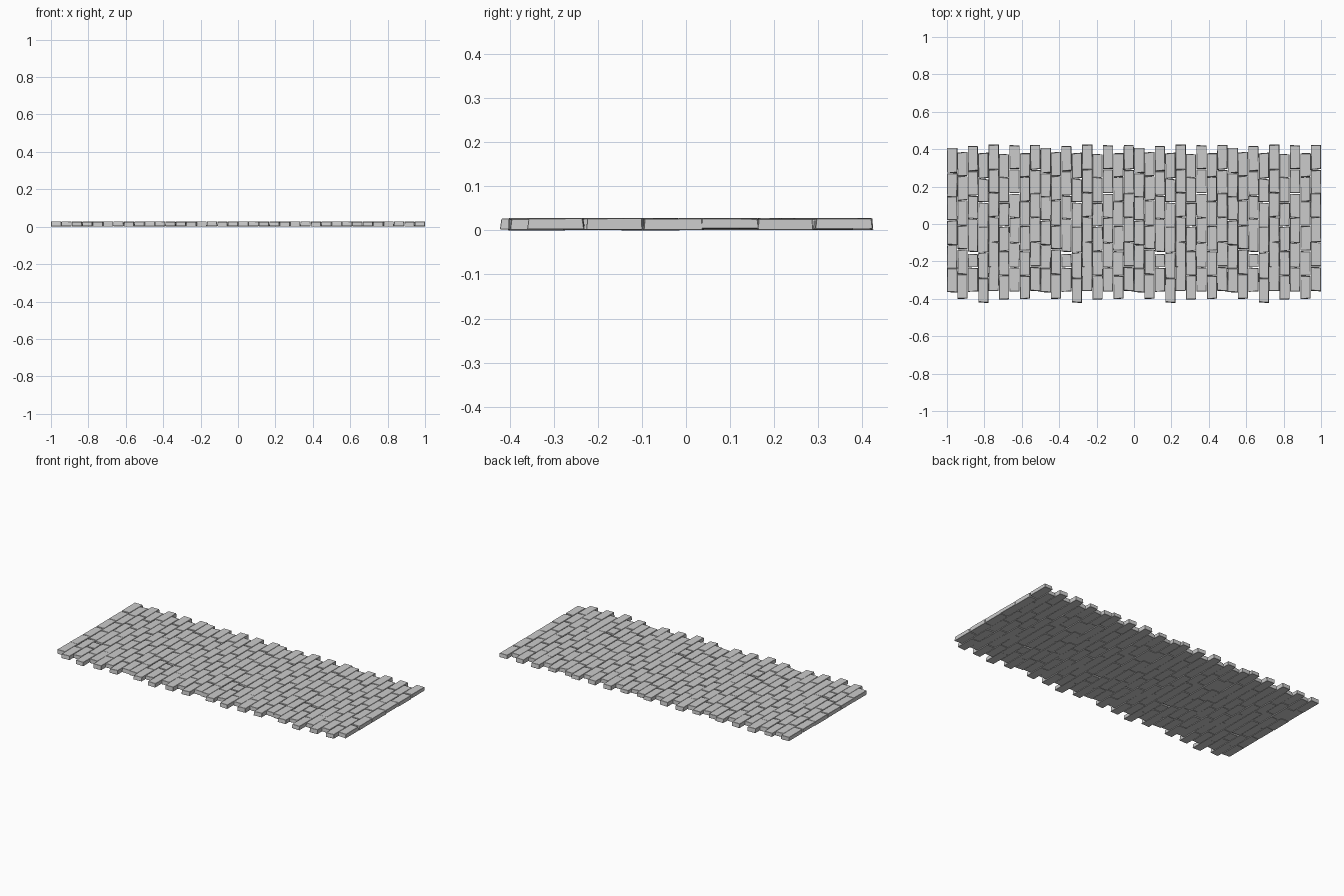
import bpy, bmesh, random
from mathutils import Vector

if "Cube" in bpy.data.objects:
    bpy.data.objects.remove(bpy.data.objects["Cube"])

random.seed(4)
PERIOD, COLS, ROWS, REPEATS = 0.5, 9, 6, 4
W = PERIOD / COLS
# y of the (top, bottom) end of each staggered column in one repeat
ENDS = [(.408, -.366), (.385, -.402), (.415, -.364), (.38, -.422), (.425, -.358),
        (.376, -.402), (.42, -.364), (.38, -.402), (.424, -.36)]


def j(a):
    return random.uniform(-a, a)


def add_stone(bm, x0, x1, y0, y1):
    """Slightly irregular slab, its top a little smaller than its base."""
    z0, z1 = random.uniform(0, .004), random.uniform(.0255, .028)
    low, high = [], []
    for cx, cy, sx, sy in ((x0, y0, 1, 1), (x1, y0, -1, 1), (x1, y1, -1, -1), (x0, y1, 1, -1)):
        yj = j(.003)
        low.append(bm.verts.new((cx + sx * random.uniform(0, .0015), cy + yj + sy * .0005, z0)))
        high.append(bm.verts.new((cx + sx * random.uniform(0, .003),
                                  cy + yj + sy * random.uniform(0, .0045), z1 + j(.0004))))
    bm.faces.new(low[::-1])
    bm.faces.new(high)
    for i in range(4):
        k = (i + 1) % 4
        bm.faces.new((low[i], low[k], high[k], high[i]))


# one repeat of the paving: columns of upright stones in staggered bond
bm = bmesh.new()
for c, (top, bottom) in enumerate(ENDS):
    step = (top - bottom) / ROWS
    cuts = [bottom] + [bottom + step * r + j(.005) for r in range(1, ROWS)] + [top]
    x0 = -1 + c * W
    for r in range(ROWS):
        lo, hi = cuts[r], cuts[r + 1]
        if c == 2 and r == 1:      # open slot between two stones
            hi = -.162
        if c == 2 and r == 2:
            lo = -.149
        add_stone(bm, x0, x0 + W, lo, hi)

# soften stone edges slightly
bmesh.ops.bevel(bm, geom=bm.edges[:], offset=.001, segments=1, affect='EDGES')
zmin = min(v.co.z for v in bm.verts)
bmesh.ops.translate(bm, verts=bm.verts[:], vec=Vector((0, 0, -zmin)))
bmesh.ops.recalc_face_normals(bm, faces=bm.faces[:])
mesh = bpy.data.meshes.new("paving_stones")
bm.to_mesh(mesh)
bm.free()
path = bpy.data.objects.new("paving_stones", mesh)
bpy.context.collection.objects.link(path)

# repeat the pattern along the path
arr = path.modifiers.new("repeat", 'ARRAY')
arr.count = REPEATS
arr.use_relative_offset = False
arr.use_constant_offset = True
arr.constant_offset_displace = (PERIOD, 0, 0)
